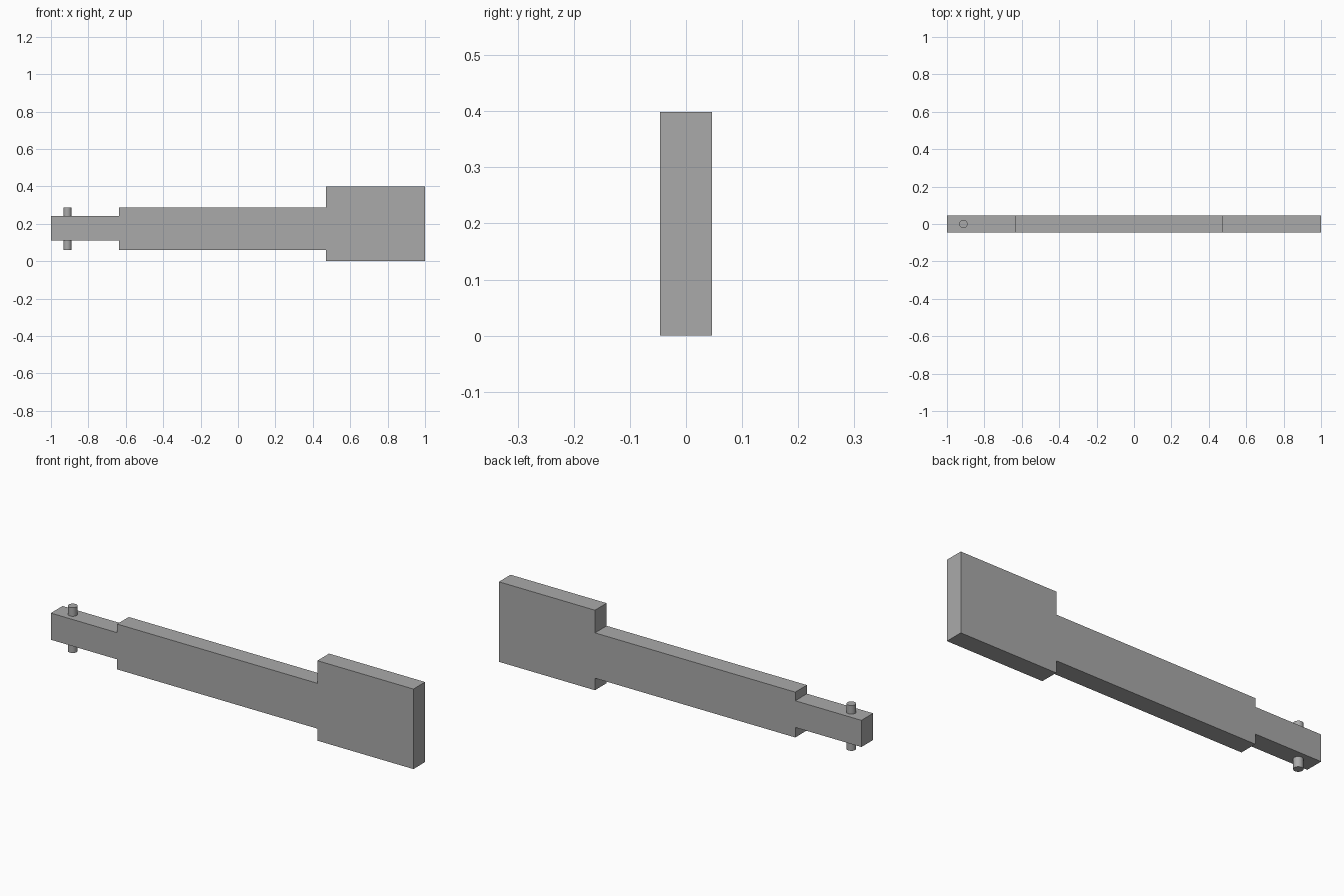
import bpy
import bmesh

cube = bpy.data.objects.get("Cube")
if cube:
    bpy.data.objects.remove(cube, do_unlink=True)

grey = bpy.data.materials.new("plain grey")
grey.use_nodes = True
colour = (0.4, 0.4, 0.4, 1)
grey.diffuse_color = colour
grey.node_tree.nodes["Principled BSDF"].inputs["Base Color"].default_value = colour

# Flat stepped bar: tongue, shaft and wide head cut from one plate
HALF = 0.046
sections = [(-1, -0.635, 0.11, 0.243), (-0.635, 0.47, 0.06, 0.286), (0.47, 1, 0, 0.399)]
lower = [(x, lo) for x0, x1, lo, hi in sections for x in (x0, x1)]
upper = [(x, hi) for x0, x1, lo, hi in sections for x in (x0, x1)]
bm = bmesh.new()
face = bm.faces.new([bm.verts.new((x, -HALF, z)) for x, z in lower + upper[::-1]])
side = bmesh.ops.extrude_face_region(bm, geom=[face])["geom"]
bmesh.ops.translate(bm, vec=(0, 2 * HALF, 0),
                    verts=[v for v in side if isinstance(v, bmesh.types.BMVert)])
bmesh.ops.recalc_face_normals(bm, faces=bm.faces)
mesh = bpy.data.meshes.new("stepped_bar")
bm.to_mesh(mesh)
bm.free()
bar = bpy.data.objects.new("stepped_bar", mesh)
bpy.context.collection.objects.link(bar)
mesh.materials.append(grey)

# Upright pin through the tongue
bpy.ops.mesh.primitive_cylinder_add(vertices=32, radius=0.022, depth=0.226,
                                    location=(-0.912, 0, 0.173))
pin = bpy.context.object
pin.name = "cross_pin"
pin.data.materials.append(grey)
bpy.ops.object.shade_smooth_by_angle()
